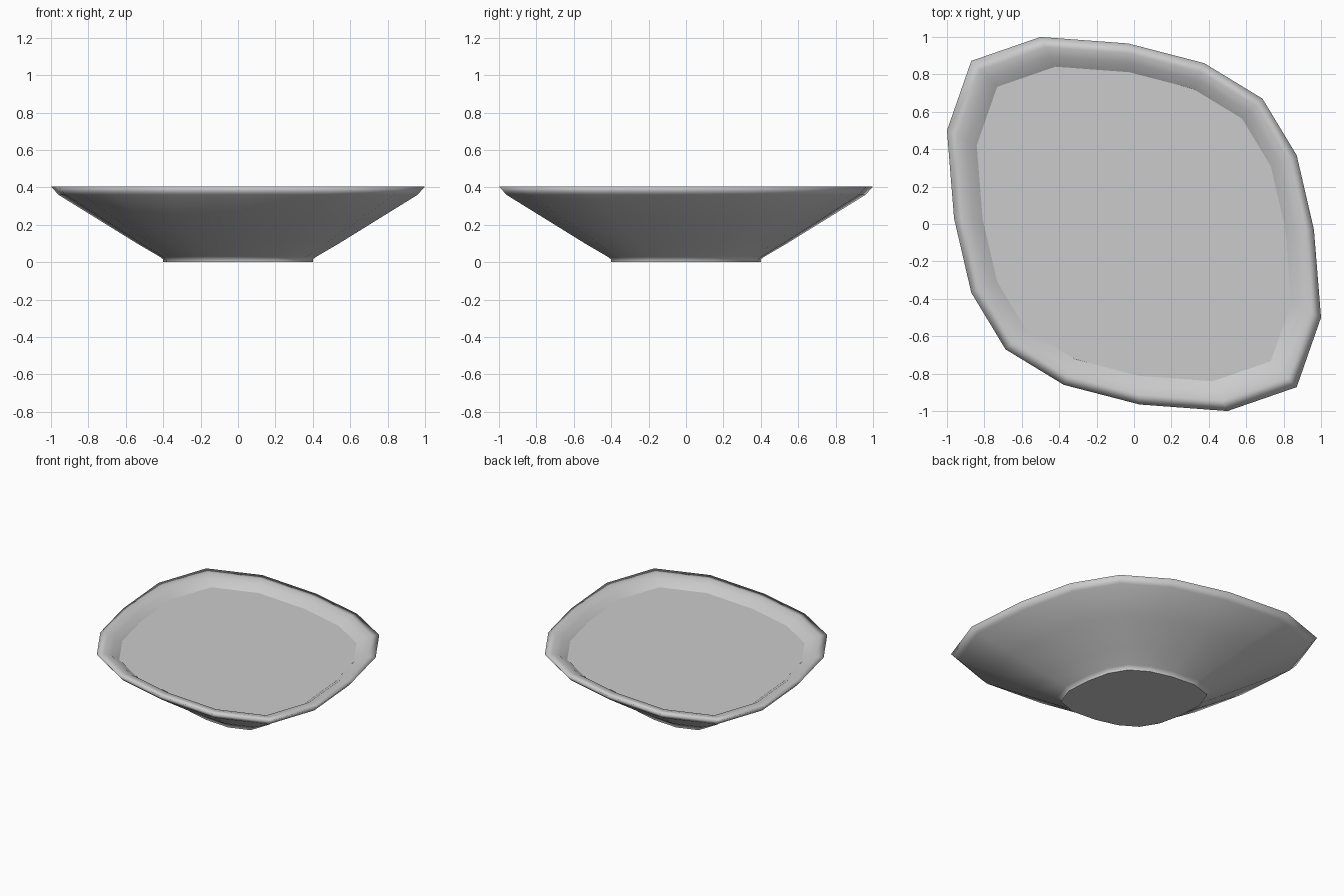
import bpy, bmesh

if "Cube" in bpy.data.objects:
    bpy.data.objects.remove(bpy.data.objects["Cube"])

# Half of the skewed-oval outline; the other half is its 180 degree rotation
HALF = [(-0.5, 1.0), (-0.03, 0.965), (0.375, 0.86), (0.687, 0.67),
        (0.87, 0.367), (0.962, -0.03), (1.0, -0.5), (0.87, -0.872)]
OUTLINE = HALF + [(-x, -y) for x, y in HALF]


def make_object(name, profile, cap_start, cap_end):
    """Loft the outline through (scale, height) rings."""
    bm = bmesh.new()
    rings = [[bm.verts.new((x * s, y * s, z)) for x, y in OUTLINE]
             for s, z in profile]
    n = len(OUTLINE)
    for a, b in zip(rings, rings[1:]):
        for i in range(n):
            j = (i + 1) % n
            bm.faces.new((a[i], a[j], b[j], b[i])).smooth = True
    caps = []
    if cap_start:
        caps.append(bm.faces.new(rings[0]))
    if cap_end:
        caps.append(bm.faces.new(rings[-1]))
    bmesh.ops.recalc_face_normals(bm, faces=bm.faces)
    for cap in caps:
        cap.smooth = False
        for e in cap.edges:
            e.smooth = False
        if len(rings) == 1 and cap.normal.z < 0:
            cap.normal_flip()
    mesh = bpy.data.meshes.new(name)
    bm.to_mesh(mesh)
    bm.free()
    obj = bpy.data.objects.new(name, mesh)
    bpy.context.collection.objects.link(obj)
    return obj


# Dish: foot, flared outer wall, rim lip, inner wall and floor
make_object("dish", [
    (0.40, 0.0), (0.40, 0.015), (0.42, 0.03), (0.54, 0.10), (0.75, 0.23),
    (0.96, 0.36), (1.0, 0.405), (0.945, 0.405), (0.895, 0.39),
    (0.84, 0.352), (0.60, 0.20), (0.40, 0.08)], True, True)

# Flat filling just below the rim
bm = bmesh.new()
face = bm.faces.new([bm.verts.new((x * 0.841, y * 0.841, 0.355))
                     for x, y in OUTLINE])
face.normal_update()
if face.normal.z < 0:
    face.normal_flip()
mesh = bpy.data.meshes.new("filling")
bm.to_mesh(mesh)
bm.free()
bpy.context.collection.objects.link(bpy.data.objects.new("filling", mesh))
